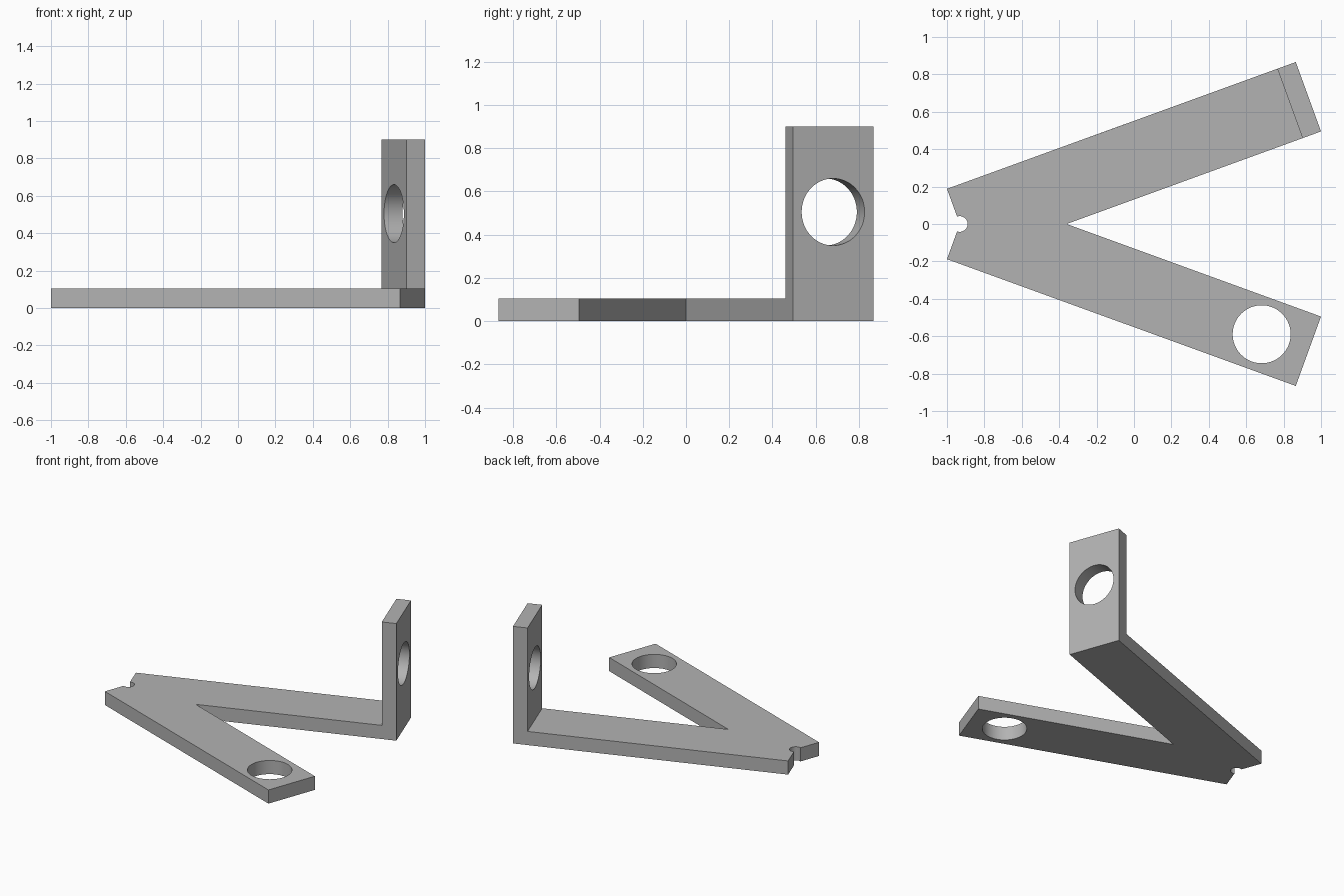
import bpy, bmesh, math
from mathutils import Vector, Matrix

cube = bpy.data.objects.get("Cube")
if cube:
    bpy.data.objects.remove(cube, do_unlink=True)

THICK, HEIGHT = 0.105, 0.9
HOLE_R, NOTCH_R = 0.155, 0.042
ANGLE = math.radians(20)
ALONG = Vector((math.cos(ANGLE), math.sin(ANGLE), 0))    # direction of the left arm
ACROSS = Vector((-math.sin(ANGLE), math.cos(ANGLE), 0))

grey = bpy.data.materials.new("plain grey")
grey.use_nodes = True
COLOUR = (0.45, 0.45, 0.45, 1)
grey.diffuse_color = COLOUR
grey.node_tree.nodes["Principled BSDF"].inputs["Base Color"].default_value = COLOUR


def mirror(p):
    return Vector((p.x, -p.y, p.z))


# Corners of the left arm
tail = Vector((-1, 0.188, 0))
tip_out = Vector((0.865, 0.866, 0))
tip_in = Vector((1, 0.495, 0))
crotch = Vector((-0.36, 0, 0))
bend_out, bend_in = tip_out - ALONG * THICK, tip_in - ALONG * THICK

# Round notch where the two tail edges meet
notch_x = tail.x + tail.y * math.tan(ANGLE)
start = math.pi / 2 + ANGLE
notch = [Vector((notch_x + NOTCH_R * math.cos(a), NOTCH_R * math.sin(a), 0))
         for a in (start * (1 - i / 12) for i in range(25))]

# V-shaped plate outline, with the upright's foot as a separate face
bm = bmesh.new()
outline = [bend_out, tail] + notch + [mirror(p) for p in (tail, tip_out, tip_in)] + [crotch, bend_in]
verts = [bm.verts.new(p) for p in outline]
plate = bm.faces.new(verts)
foot = bm.faces.new([verts[0], verts[-1], bm.verts.new(tip_in), bm.verts.new(tip_out)])
bmesh.ops.recalc_face_normals(bm, faces=bm.faces[:])


def raise_faces(faces, height):
    made = bmesh.ops.extrude_face_region(bm, geom=faces)["geom"]
    bmesh.ops.translate(bm, vec=(0, 0, height),
                        verts=[g for g in made if isinstance(g, bmesh.types.BMVert)])
    return [g for g in made if isinstance(g, bmesh.types.BMFace)]


# Thicken the plate, then raise the upright from its foot
bottom = [plate, foot]
top = raise_faces(bottom, THICK)
end = min(top, key=lambda f: len(f.verts))
raised = raise_faces([end], HEIGHT - THICK)
if end.is_valid:
    bmesh.ops.delete(bm, geom=[end], context="FACES_ONLY")
if not any(abs(v.co.z) < 1e-5 and len(f.verts) == 4 and abs(f.normal.z) > 0.9
           for f in bm.faces for v in f.verts):
    bmesh.ops.holes_fill(bm, edges=[e for e in bm.edges if e.is_boundary], sides=0)
bmesh.ops.dissolve_limit(bm, angle_limit=0.01, verts=bm.verts[:], edges=bm.edges[:])
bmesh.ops.recalc_face_normals(bm, faces=bm.faces[:])
mesh = bpy.data.meshes.new("forked_bracket")
bm.to_mesh(mesh)
bm.free()
bracket = bpy.data.objects.new("forked_bracket", mesh)
bpy.context.collection.objects.link(bracket)
mesh.materials.append(grey)


# Round holes
def drill(name, centre, axis):
    turn = axis.to_track_quat("Z", "Y").to_euler()
    bpy.ops.mesh.primitive_cylinder_add(vertices=64, radius=HOLE_R, depth=0.3,
                                        location=centre, rotation=turn)
    cutter = bpy.context.object
    cutter.name = name
    cutter.data.materials.append(grey)
    cutter.hide_render = True
    cut = bracket.modifiers.new(name, "BOOLEAN")
    cut.operation, cut.solver, cut.object = "DIFFERENCE", "EXACT", cutter
    return cutter


tip = (tip_out + tip_in) / 2
cutters = [
    drill("flat_hole_cutter", mirror(tip - ALONG * 0.266) + Vector((0, 0, THICK / 2)), Vector((0, 0, 1))),
    drill("upright_hole_cutter", tip - ALONG * THICK / 2 + Vector((0, 0, 0.505)), ALONG),
]
bpy.ops.object.select_all(action="DESELECT")
bracket.select_set(True)
bpy.context.view_layer.objects.active = bracket
for mod in [m.name for m in bracket.modifiers]:
    bpy.ops.object.modifier_apply(modifier=mod)
for cutter in cutters:
    bpy.data.objects.remove(cutter, do_unlink=True)
bpy.ops.object.shade_smooth_by_angle(angle=math.radians(30))
